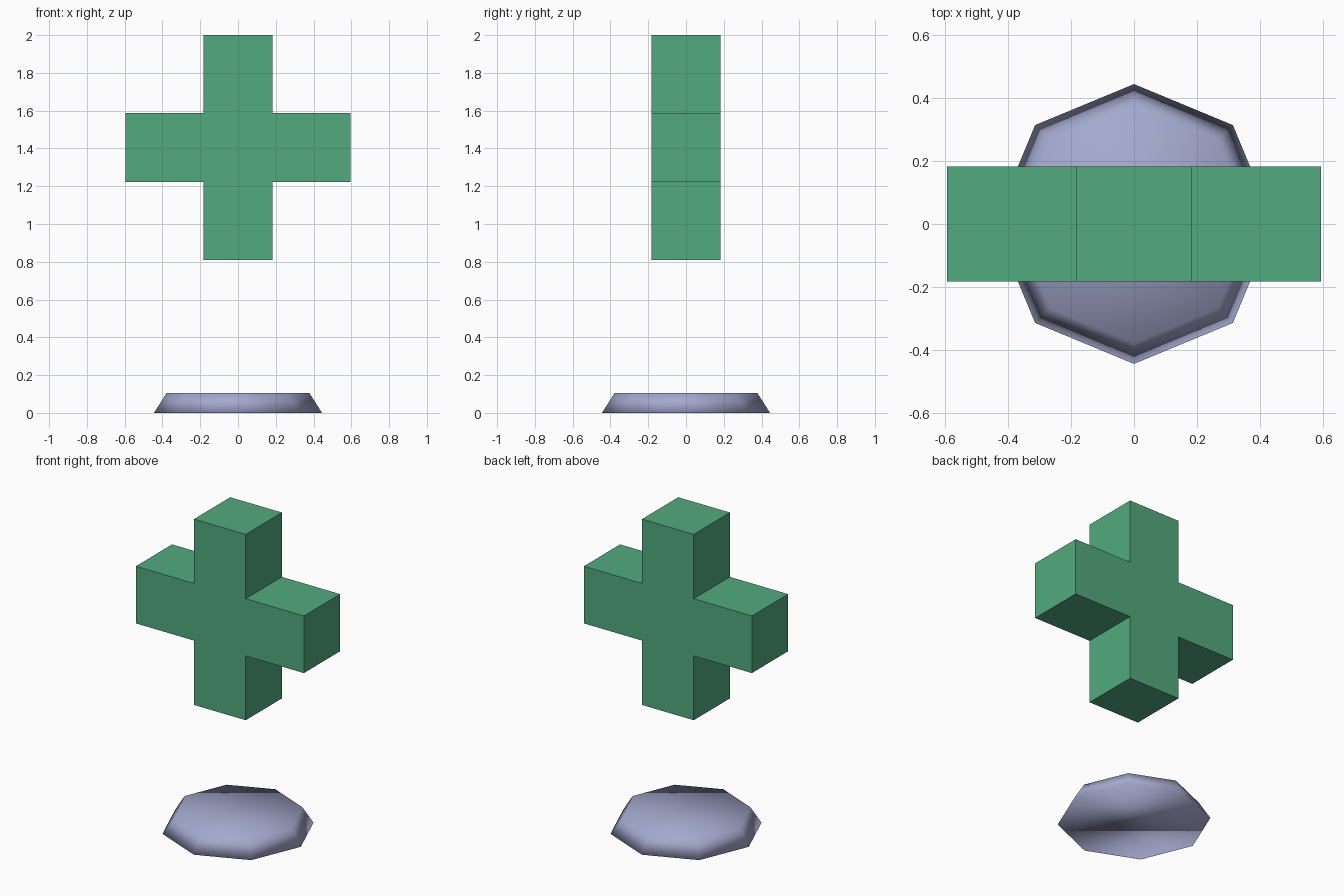
import bpy, bmesh

if "Cube" in bpy.data.objects:
    bpy.data.objects.remove(bpy.data.objects["Cube"])

def material(name, rgb):
    m = bpy.data.materials.new(name)
    m.diffuse_color = (*rgb, 1)
    m.use_nodes = True
    m.node_tree.nodes["Principled BSDF"].inputs["Base Color"].default_value = m.diffuse_color
    return m

def add_object(name, bm, mat):
    bmesh.ops.recalc_face_normals(bm, faces=bm.faces)
    me = bpy.data.meshes.new(name)
    bm.to_mesh(me)
    bm.free()
    me.materials.append(mat)
    ob = bpy.data.objects.new(name, me)
    bpy.context.collection.objects.link(ob)
    return ob

green = material("green", (0.084, 0.40, 0.212))
lavender = material("lavender grey", (0.37, 0.395, 0.61))

# Floating cross: a plus-shaped profile extruded front to back
A, R, CZ = 0.183, 0.595, 1.405
corner = [(R, -A), (R, A), (A, A)]          # one quarter of the outline
outline = []
for _ in range(4):
    outline += corner
    corner = [(-z, x) for x, z in corner]   # turn a quarter
bm = bmesh.new()
face = bm.faces.new([bm.verts.new((x, -A, CZ + z)) for x, z in outline])
ext = bmesh.ops.extrude_face_region(bm, geom=[face])
bmesh.ops.translate(bm, vec=(0, 2 * A, 0),
                    verts=[v for v in ext["geom"] if isinstance(v, bmesh.types.BMVert)])
add_object("cross", bm, green)

# Base: low eight-sided tapered plate, smooth shaded all over
H = 0.105
bm = bmesh.new()
bmesh.ops.create_cone(bm, cap_ends=True, segments=8, radius1=0.445, radius2=0.378, depth=H)
bmesh.ops.translate(bm, verts=bm.verts, vec=(0, 0, H / 2))
base = add_object("base_plate", bm, lavender)
for p in base.data.polygons:
    p.use_smooth = True
